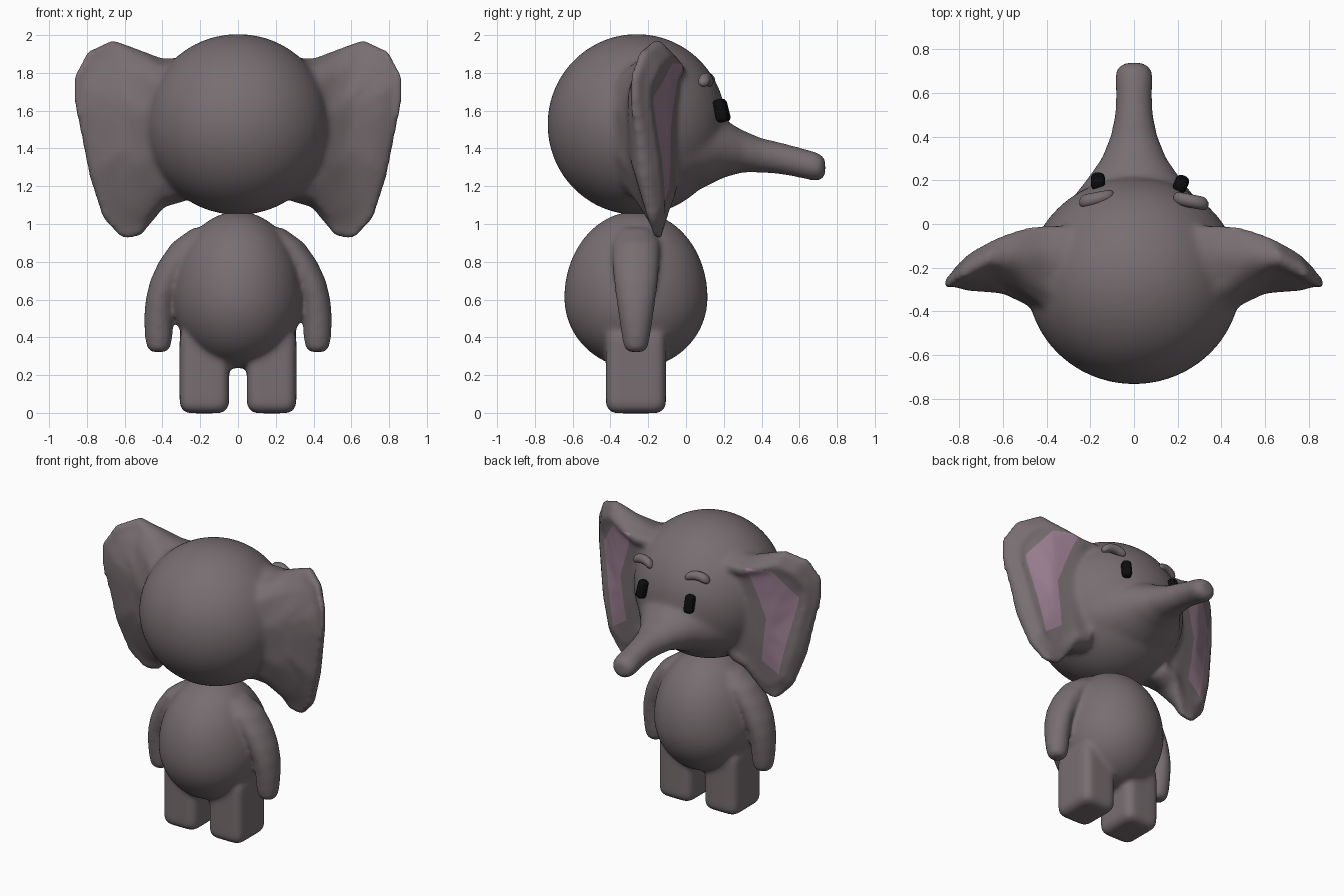
import bpy, bmesh, math
from mathutils import Vector, Matrix

if "Cube" in bpy.data.objects:
    bpy.data.objects.remove(bpy.data.objects["Cube"])


def material(name, color):
    m = bpy.data.materials.new(name)
    m.diffuse_color = (*color, 1)
    m.use_nodes = True
    m.node_tree.nodes["Principled BSDF"].inputs["Base Color"].default_value = m.diffuse_color
    return m


GREY = material("warm_grey", (0.185, 0.155, 0.162))
PINK = material("ear_pink", (0.33, 0.215, 0.285))
BLACK = material("eye_black", (0.004, 0.004, 0.004))


def bridge(bm, rings):
    """Skin a list of vertex rings and cap both ends."""
    n = len(rings[0])
    for a, b in zip(rings, rings[1:]):
        for i in range(n):
            j = (i + 1) % n
            bm.faces.new((a[i], a[j], b[j], b[i]))
    bm.faces.new(rings[0])
    bm.faces.new(rings[-1])


def loft(bm, sections, u, v, n=24):
    """Ellipse sections (centre, radius along u, radius along v)."""
    u, v = Vector(u), Vector(v)
    rings = []
    for c, ru, rv in sections:
        rings.append([bm.verts.new(Vector(c) + u * ru * math.cos(t) + v * rv * math.sin(t))
                      for t in (2 * math.pi * i / n for i in range(n))])
    bridge(bm, rings)


def ellipsoid(bm, centre, radii, low=None):
    r = bmesh.ops.create_uvsphere(bm, u_segments=48, v_segments=32, radius=1)
    for w in r["verts"]:
        rz = low if low and w.co.z < 0 else radii[2]
        w.co = Vector((w.co.x * radii[0], w.co.y * radii[1], w.co.z * rz)) + Vector(centre)


def rounded_box(bm, centre, size, bevel, rot=None):
    mat = Matrix.Translation(centre) @ (rot or Matrix()) @ Matrix.Diagonal((*size, 1))
    r = bmesh.ops.create_cube(bm, size=1, matrix=mat)
    edges = list({e for w in r["verts"] for e in w.link_edges})
    bmesh.ops.bevel(bm, geom=edges, offset=bevel, segments=4, profile=0.5, affect="EDGES")


def finish(bm, name, mat, angle=60):
    bmesh.ops.recalc_face_normals(bm, faces=bm.faces)
    me = bpy.data.meshes.new(name)
    bm.to_mesh(me)
    bm.free()
    me.materials.append(mat)
    ob = bpy.data.objects.new(name, me)
    bpy.context.collection.objects.link(ob)
    bpy.ops.object.select_all(action="DESELECT")
    ob.select_set(True)
    bpy.context.view_layer.objects.active = ob
    bpy.ops.object.shade_smooth_by_angle(angle=math.radians(angle))
    return ob


def blend(ob, voxel, smooth, mats):
    """Fuse the overlapping pieces into one soft skin."""
    r = ob.modifiers.new("fuse", "REMESH")
    r.mode, r.voxel_size, r.use_smooth_shade = "VOXEL", voxel, True
    s = ob.modifiers.new("soften", "SMOOTH")
    s.factor, s.iterations = 0.5, smooth
    ev = ob.evaluated_get(bpy.context.evaluated_depsgraph_get())
    me = bpy.data.meshes.new_from_object(ev)
    ob.modifiers.clear()
    ob.data = me
    me.materials.clear()
    for m in mats:
        me.materials.append(m)


def lerp_table(table, x):
    for (x0, y0), (x1, y1) in zip(table, table[1:]):
        if x <= x1:
            return y0 + (y1 - y0) * max(0, (x - x0) / (x1 - x0))
    return table[-1][1]


# ear outline (x, z) and depth of its front, rim and back by x
EAR = [(0.28, 1.88), (0.40, 1.875), (0.53, 1.925), (0.665, 1.975), (0.795, 1.915), (0.865, 1.785),
       (0.865, 1.64), (0.785, 1.25), (0.715, 1.03), (0.62, 0.925), (0.52, 0.93), (0.39, 1.09), (0.28, 1.12)]
FRONT = [(0.3, 0.0), (0.44, 0.0), (0.63, -0.04), (0.7, -0.08), (0.82, -0.19), (0.86, -0.25)]
RIM = [(0.3, -0.14), (0.66, -0.15), (0.8, -0.23), (0.86, -0.275)]
BACK = [(0.3, -0.46), (0.42, -0.41), (0.5, -0.365), (0.6, -0.315), (0.7, -0.305), (0.86, -0.305)]
# how much of the thickness remains by height, behind and in front of the rim
BACK_KEEP = [(0.94, 0.1), (1.07, 0.4), (1.3, 0.85), (1.45, 1), (1.72, 1), (1.97, 0.2)]
FRONT_KEEP = [(0.94, 0.1), (1.1, 0.55), (1.25, 0.8), (1.45, 1), (1.85, 1), (1.97, 0.5)]
# coloured band inside the ear (x, z)
BAND = [(0.45, 1.85), (0.62, 1.85), (0.765, 1.66), (0.645, 1.11), (0.53, 1.19), (0.57, 1.5)]


def ear(bm, side):
    rings = []
    for scale, table, shift in ((0.3, BACK, 0), (0.72, BACK, 0), (0.9, BACK, 0.02), (1, RIM, -0.025),
                                (1, RIM, 0.025), (0.92, FRONT, -0.015), (0.84, FRONT, 0),
                                (0.74, FRONT, -0.035), (0.3, FRONT, -0.05)):
        keep = BACK_KEEP if table is BACK else FRONT_KEEP
        ring = []
        for x, z in EAR:
            px, pz = 0.5 + (x - 0.5) * scale, 1.47 + (z - 1.47) * scale
            y, rim = lerp_table(table, px) + shift, lerp_table(RIM, px)
            if table is not RIM:
                y = rim + (y - rim) * lerp_table(keep, pz)
            ring.append(bm.verts.new((side * px, y, pz)))
        rings.append(ring)
    bridge(bm, rings)


def inside(x, z, poly):
    hit = False
    for (x0, z0), (x1, z1) in zip(poly, poly[1:] + poly[:1]):
        if (z0 > z) != (z1 > z) and x < x0 + (z - z0) * (x1 - x0) / (z1 - z0):
            hit = not hit
    return hit


# head, trunk and ears as one skin
bm = bmesh.new()
ellipsoid(bm, (0, -0.26, 1.527), (0.49, 0.474, 0.479))
trunk = [(-0.1, 1.40, 0.40, 0.24), (0.0, 1.385, 0.375, 0.23), (0.1, 1.39, 0.30, 0.195),
         (0.2, 1.40, 0.22, 0.155), (0.3, 1.385, 0.15, 0.112), (0.4, 1.363, 0.109, 0.092),
         (0.5, 1.348, 0.088, 0.085), (0.6, 1.325, 0.083, 0.081), (0.67, 1.308, 0.089, 0.079),
         (0.715, 1.30, 0.08, 0.072), (0.738, 1.297, 0.045, 0.045)]
loft(bm, [((0, y, z), rx, rz) for y, z, rx, rz in trunk], (1, 0, 0), (0, 0, 1))
for s in (-1, 1):
    ear(bm, s)
head = finish(bm, "head", GREY)
blend(head, 0.016, 16, (GREY, PINK))

# cut and colour the inner ear bands
bm = bmesh.new()
bm.from_mesh(head.data)


def ear_front(f, s):
    c = f.calc_center_median()
    return s * c.x > 0.4 and 1.05 < c.z < 1.9 and f.normal.y > 0.02


for s in (-1, 1):
    for (x0, z0), (x1, z1) in zip(BAND, BAND[1:] + BAND[:1]):
        faces = [f for f in bm.faces if ear_front(f, s)]
        geom = faces + list({e for f in faces for e in f.edges}) + list({w for f in faces for w in f.verts})
        bmesh.ops.bisect_plane(bm, geom=geom, dist=1e-5, plane_co=(s * x0, 0, z0),
                               plane_no=(z1 - z0, 0, -s * (x1 - x0)))
    bm.normal_update()
    for f in bm.faces:
        c = f.calc_center_median()
        if ear_front(f, s) and inside(s * c.x, c.z, BAND):
            f.material_index = 1
bm.to_mesh(head.data)
bm.free()

# torso, arms and legs as one skin
bm = bmesh.new()
ellipsoid(bm, (0, -0.265, 0.61), (0.345, 0.38, 0.457), low=0.374)
arm = [(0.42, 0.322, 0.04, 0.04), (0.42, 0.34, 0.062, 0.062), (0.42, 0.40, 0.074, 0.075),
       (0.421, 0.5, 0.077, 0.09), (0.412, 0.6, 0.078, 0.105), (0.378, 0.7, 0.088, 0.118),
       (0.328, 0.8, 0.092, 0.125), (0.25, 0.9, 0.1, 0.125), (0.15, 0.98, 0.09, 0.09)]
for s in (-1, 1):
    loft(bm, [((s * x, -0.265, z), rx, ry) for x, z, rx, ry in arm], (1, 0, 0), (0, 1, 0))
    rounded_box(bm, (s * 0.178, -0.265, 0.223), (0.262, 0.318, 0.45), 0.055)
body = finish(bm, "body", GREY)
blend(body, 0.012, 22, (GREY,))

# eyes
for name, x, y, yaw in (("left_eye", -0.165, 0.195, 0.0), ("right_eye", 0.215, 0.183, -0.4)):
    bm = bmesh.new()
    rot = Matrix.Rotation(yaw, 4, "Z") @ Matrix.Rotation(0.25, 4, "X")
    rounded_box(bm, (x, y, 1.60), (0.064, 0.064, 0.125), 0.025, rot)
    finish(bm, name, BLACK)

# eyebrows: short arched rolls with blunt ends
for name, x0, y0, x1, y1 in (("left_brow", -0.25, 0.1, -0.09, 0.13), ("right_brow", 0.18, 0.12, 0.34, 0.09)):
    bm = bmesh.new()
    rings = []
    for i in range(17):
        t = 0.5 - 0.5 * math.cos(math.pi * i / 16)
        r = 0.031 * max(0.3, (1 - abs(2 * t - 1) ** 7) ** 0.5)
        c = (x0 + (x1 - x0) * t, y0 + (y1 - y0) * t, 1.745 + 0.025 * math.sin(math.pi * t))
        rings.append((c, r, r))
    loft(bm, rings, (0, 1, 0), (0, 0, 1), 14)
    finish(bm, name, GREY)
